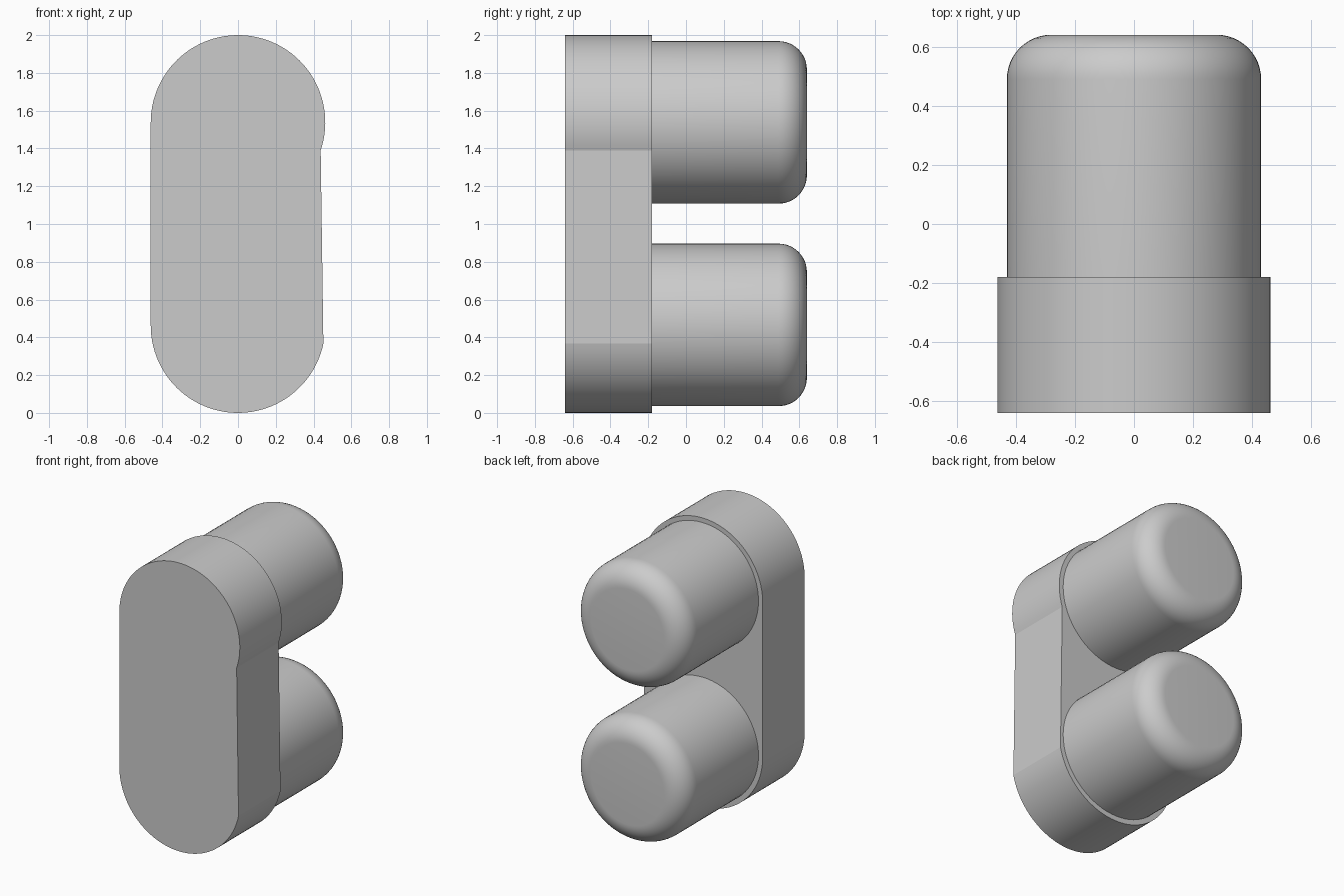
import bpy, bmesh
from math import sin, cos, pi, asin, acos, radians

if "Cube" in bpy.data.objects:
    bpy.data.objects.remove(bpy.data.objects["Cube"], do_unlink=True)

grey = bpy.data.materials.new("plain grey")
grey.use_nodes = True
grey.diffuse_color = (0.6, 0.6, 0.6, 1)
grey.node_tree.nodes["Principled BSDF"].inputs["Base Color"].default_value = (0.6, 0.6, 0.6, 1)

FRONT, STEP, BACK = -0.64, -0.18, 0.64
R_PLATE, R_PEG, FILLET = 0.462, 0.43, 0.15
LOW, HIGH = 0.462, 1.538


def arc(cz, r, start, end, n):
    """Points of an arc as (across, up) pairs."""
    angles = [start + (end - start) * i / n for i in range(n + 1)]
    return [(r * cos(a), cz + r * sin(a)) for a in angles]


def finish(name, bm):
    bmesh.ops.recalc_face_normals(bm, faces=bm.faces)
    mesh = bpy.data.meshes.new(name)
    bm.to_mesh(mesh)
    bm.free()
    mesh.materials.append(grey)
    obj = bpy.data.objects.new(name, mesh)
    bpy.context.collection.objects.link(obj)
    bpy.ops.object.select_all(action="DESELECT")
    obj.select_set(True)
    bpy.context.view_layer.objects.active = obj
    bpy.ops.object.shade_smooth_by_angle(angle=radians(12))
    return obj


# Base plate: rounded ends, straight left side, shallow notch on the other side
upper = arc(HIGH, R_PLATE, asin((1.39 - HIGH) / R_PLATE), pi, 56)
lower = arc(LOW, R_PLATE, pi, 2 * pi - acos(0.452 / R_PLATE), 48)
bm = bmesh.new()
outline = bm.faces.new([bm.verts.new((x, FRONT, z)) for x, z in upper + lower])
side = bmesh.ops.extrude_face_region(bm, geom=[outline])["geom"]
bmesh.ops.translate(bm, vec=(0, STEP - FRONT, 0),
                    verts=[v for v in side if isinstance(v, bmesh.types.BMVert)])
finish("base_plate", bm)


# Pegs: round bars with a filleted far end
def peg(name, cz):
    rings = [(R_PEG, STEP - 0.01)]
    rings += [(R_PEG - FILLET + x, y) for x, y in arc(BACK - FILLET, FILLET, 0, pi / 2, 12)]
    sides = 72
    bm = bmesh.new()
    loops = [[bm.verts.new((r * cos(2 * pi * i / sides), y, cz + r * sin(2 * pi * i / sides)))
              for i in range(sides)] for r, y in rings]
    for a, b in zip(loops, loops[1:]):
        for i in range(sides):
            j = (i + 1) % sides
            bm.faces.new((a[i], a[j], b[j], b[i]))
    bm.faces.new(loops[0])
    bm.faces.new(loops[-1])
    finish(name, bm)


peg("upper_peg", HIGH)
peg("lower_peg", LOW + 0.004)
